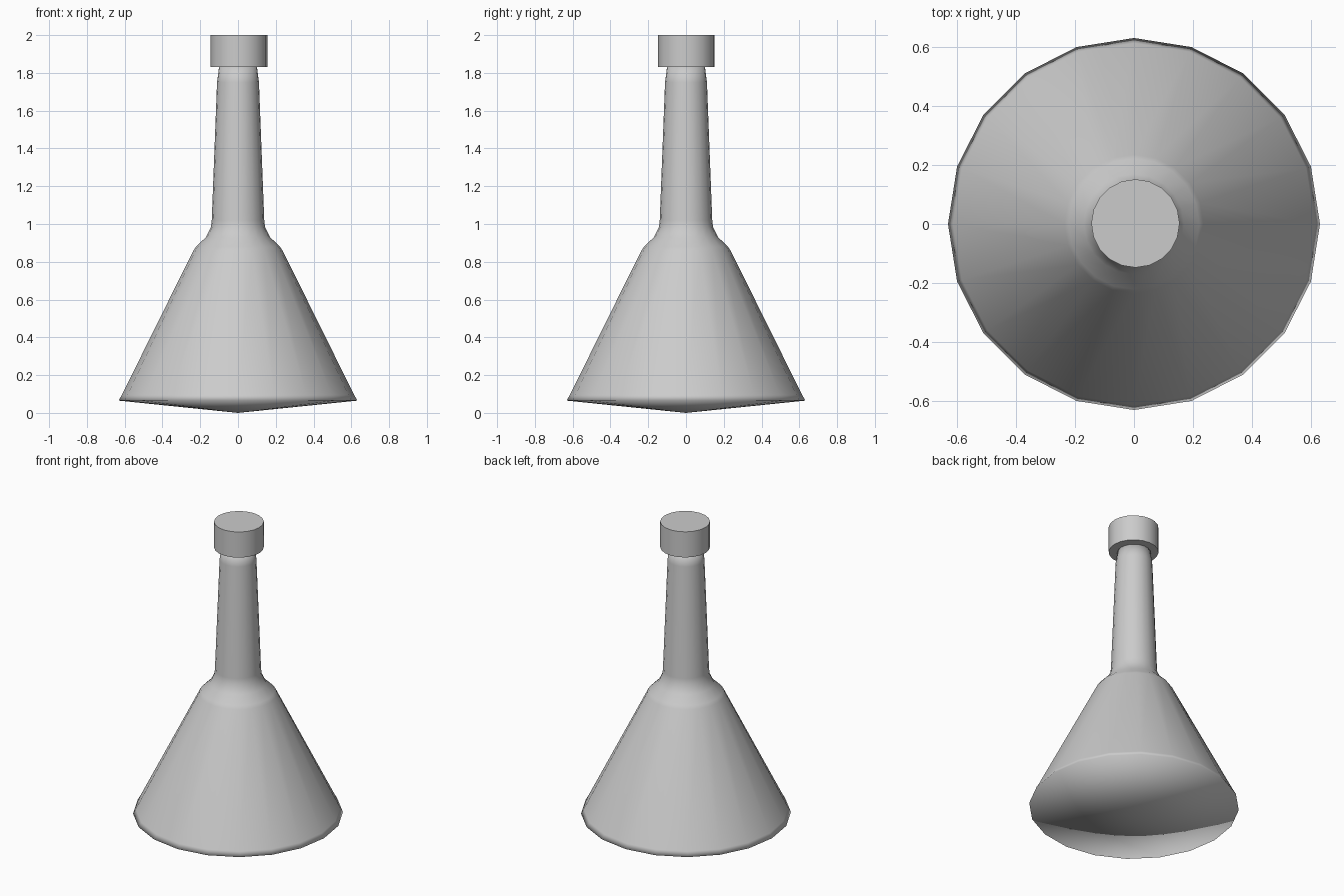
import bpy, bmesh, math

if "Cube" in bpy.data.objects:
    bpy.data.objects.remove(bpy.data.objects["Cube"])

SIDES = 20


def lathe(name, profile, centre=(0, 0), smooth_angle=None):
    """Revolve (radius, z) points about z; radius 0 makes a pole."""
    bm = bmesh.new()
    rings = []
    for r, z in profile:
        n = 1 if r == 0 else SIDES
        rings.append([bm.verts.new((r * math.cos(2 * math.pi * i / SIDES),
                                    r * math.sin(2 * math.pi * i / SIDES), z))
                      for i in range(n)])
    for a, b in zip(rings, rings[1:]):
        for i in range(SIDES):
            j = (i + 1) % SIDES
            if len(a) == 1:
                bm.faces.new((a[0], b[j], b[i]))
            else:
                bm.faces.new((a[i], a[j], b[j], b[i]))
    # flat end caps
    if len(rings[0]) > 1:
        bm.faces.new(rings[0][::-1])
    bm.faces.new(rings[-1])
    bmesh.ops.recalc_face_normals(bm, faces=bm.faces)
    for f in bm.faces:
        f.smooth = True
    mesh = bpy.data.meshes.new(name)
    bm.to_mesh(mesh)
    bm.free()
    obj = bpy.data.objects.new(name, mesh)
    obj.location = (*centre, 0)
    bpy.context.collection.objects.link(obj)
    if smooth_angle:
        bpy.ops.object.select_all(action='DESELECT')
        obj.select_set(True)
        bpy.context.view_layer.objects.active = obj
        bpy.ops.object.shade_smooth_by_angle(angle=math.radians(smooth_angle))
    return obj


# Conical flask with shallow pointed base, rounded shoulder and tapering neck
lathe("flask_body", [(0, 0), (0.632, 0.065), (0.615, 0.095), (0.236, 0.86),
                     (0.222, 0.88), (0.17, 0.93), (0.143, 0.985),
                     (0.139, 1.02), (0.111, 1.75), (0.10, 1.835)])

# Flat cylindrical stopper
lathe("stopper", [(0.15, 1.83), (0.15, 2.0)], (0.005, 0.002), 30)
